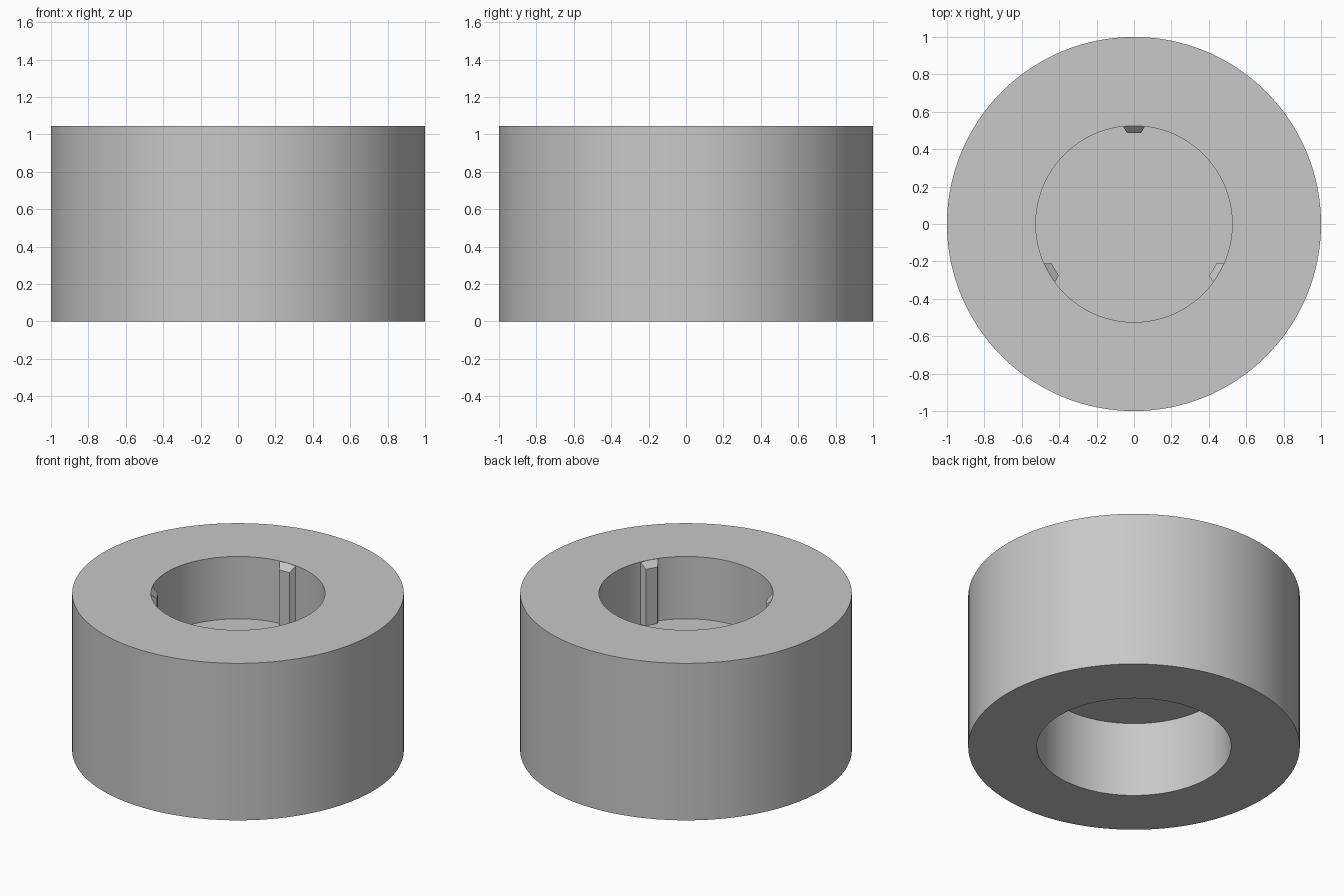
import bpy, bmesh, math
from mathutils import Matrix

HEIGHT, FLOOR, CEILING = 1.045, 0.63, 0.50
R_OUT, R_TOP, R_BOTTOM = 1.0, 0.525, 0.586
SIDES = 128

cube = bpy.data.objects.get("Cube")
if cube:
    bpy.data.objects.remove(cube, do_unlink=True)

grey = bpy.data.materials.new("plain grey")
grey.use_nodes = True
colour = (0.58, 0.58, 0.58, 1)
grey.diffuse_color = colour
grey.node_tree.nodes["Principled BSDF"].inputs["Base Color"].default_value = colour


def add_object(name, bm):
    bmesh.ops.recalc_face_normals(bm, faces=bm.faces)
    mesh = bpy.data.meshes.new(name)
    bm.to_mesh(mesh)
    bm.free()
    mesh.materials.append(grey)
    obj = bpy.data.objects.new(name, mesh)
    bpy.context.collection.objects.link(obj)
    return obj


# Thick ring with a web across the bore, turned from one half profile
profile = [(0, CEILING), (R_BOTTOM, CEILING), (R_BOTTOM, 0), (R_OUT, 0),
           (R_OUT, HEIGHT), (R_TOP, HEIGHT), (R_TOP, FLOOR), (0, FLOOR)]
bm = bmesh.new()
verts = [bm.verts.new((r, 0, z)) for r, z in profile]
edges = [bm.edges.new(pair) for pair in zip(verts, verts[1:])]
bmesh.ops.spin(bm, geom=verts + edges, axis=(0, 0, 1), cent=(0, 0, 0),
               angle=math.tau, steps=SIDES, use_duplicate=False)
bmesh.ops.remove_doubles(bm, verts=bm.verts, dist=0.0001)
body = add_object("ring_body", bm)
bpy.context.view_layer.objects.active = body
body.select_set(True)
bpy.ops.object.shade_smooth_by_angle(angle=math.radians(30))
body.select_set(False)

# Three tapered ribs inside the upper bore, tops sloping down inwards
section = [(-0.06, R_TOP), (0.06, R_TOP), (0.038, 0.487), (-0.038, 0.487)]
for i, name in enumerate(("back_rib", "right_rib", "left_rib")):
    bm = bmesh.new()
    low = [bm.verts.new((x, y, FLOOR - 0.02)) for x, y in section]
    high = [bm.verts.new((x, y, HEIGHT - 0.001 - (R_TOP - y))) for x, y in section]
    bm.faces.new(low)
    bm.faces.new(high)
    for a in range(4):
        b = (a + 1) % 4
        bm.faces.new((low[a], low[b], high[b], high[a]))
    bm.transform(Matrix.Rotation(i * math.tau / 3, 4, "Z"))
    add_object(name, bm)
